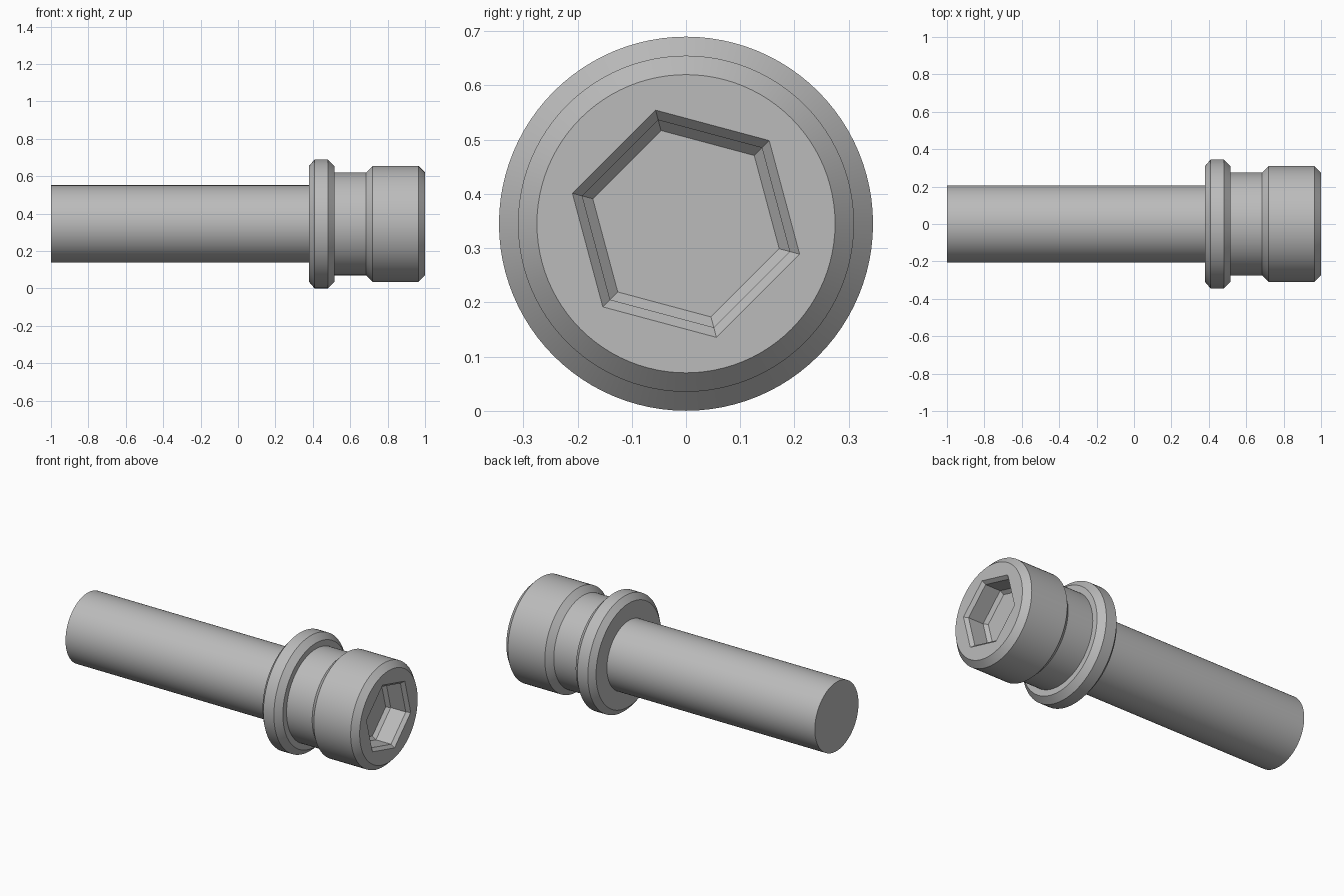
import bpy, bmesh, math

AXIS_Z = 0.345
SEGMENTS = 96

cube = bpy.data.objects.get("Cube")
if cube:
    bpy.data.objects.remove(cube, do_unlink=True)

steel = bpy.data.materials.new("grey steel")
steel.use_nodes = True
steel.diffuse_color = (0.5, 0.5, 0.5, 1)
steel.node_tree.nodes["Principled BSDF"].inputs["Base Color"].default_value = (0.5, 0.5, 0.5, 1)


def ring(bm, x, radius, sides, start=0.0):
    """Closed loop of vertices around the bolt axis."""
    angles = [start + math.tau * i / sides for i in range(sides)]
    return [bm.verts.new((x, radius * math.cos(a), AXIS_Z + radius * math.sin(a))) for a in angles]


def loft(bm, profile, sides, start=0.0):
    """Skin a list of (x, radius) rings and return the first and last loops."""
    rings = [ring(bm, x, r, sides, start) for x, r in profile]
    for a, b in zip(rings, rings[1:]):
        for i in range(sides):
            j = (i + 1) % sides
            bm.faces.new((a[i], a[j], b[j], b[i]))
    return rings[0], rings[-1]


def finish(bm, name):
    bmesh.ops.recalc_face_normals(bm, faces=bm.faces[:])
    mesh = bpy.data.meshes.new(name)
    bm.to_mesh(mesh)
    bm.free()
    mesh.materials.append(steel)
    obj = bpy.data.objects.new(name, mesh)
    bpy.context.collection.objects.link(obj)
    bpy.ops.object.select_all(action="DESELECT")
    obj.select_set(True)
    bpy.context.view_layer.objects.active = obj
    bpy.ops.object.shade_smooth_by_angle(angle=math.radians(25))


def turned_part(name, profile):
    bm = bmesh.new()
    first, last = loft(bm, profile, SEGMENTS)
    bm.faces.new(first)
    bm.faces.new(last)
    finish(bm, name)


# Plain round shank
turned_part("shank", [(-1, 0.207), (0.4, 0.207)])

# Chamfered washer collar
turned_part("collar", [(0.38, 0.31), (0.41, 0.345), (0.48, 0.345), (0.515, 0.31)])

# Head with a narrower neck, chamfered rim and hexagonal socket
bm = bmesh.new()
back, rim = loft(bm, [(0.5, 0.275), (0.685, 0.275), (0.72, 0.31),
                      (0.965, 0.31), (1, 0.275)], SEGMENTS)
mouth, floor = loft(bm, [(1, 0.217), (0.98, 0.198), (0.88, 0.198), (0.86, 0.178)],
                    6, math.radians(45))
bm.faces.new(back)
bm.faces.new(floor)
boundary = [e for e in bm.edges if e.is_boundary]
bmesh.ops.triangle_fill(bm, edges=boundary, use_beauty=True, normal=(1, 0, 0))
finish(bm, "socket_head")
